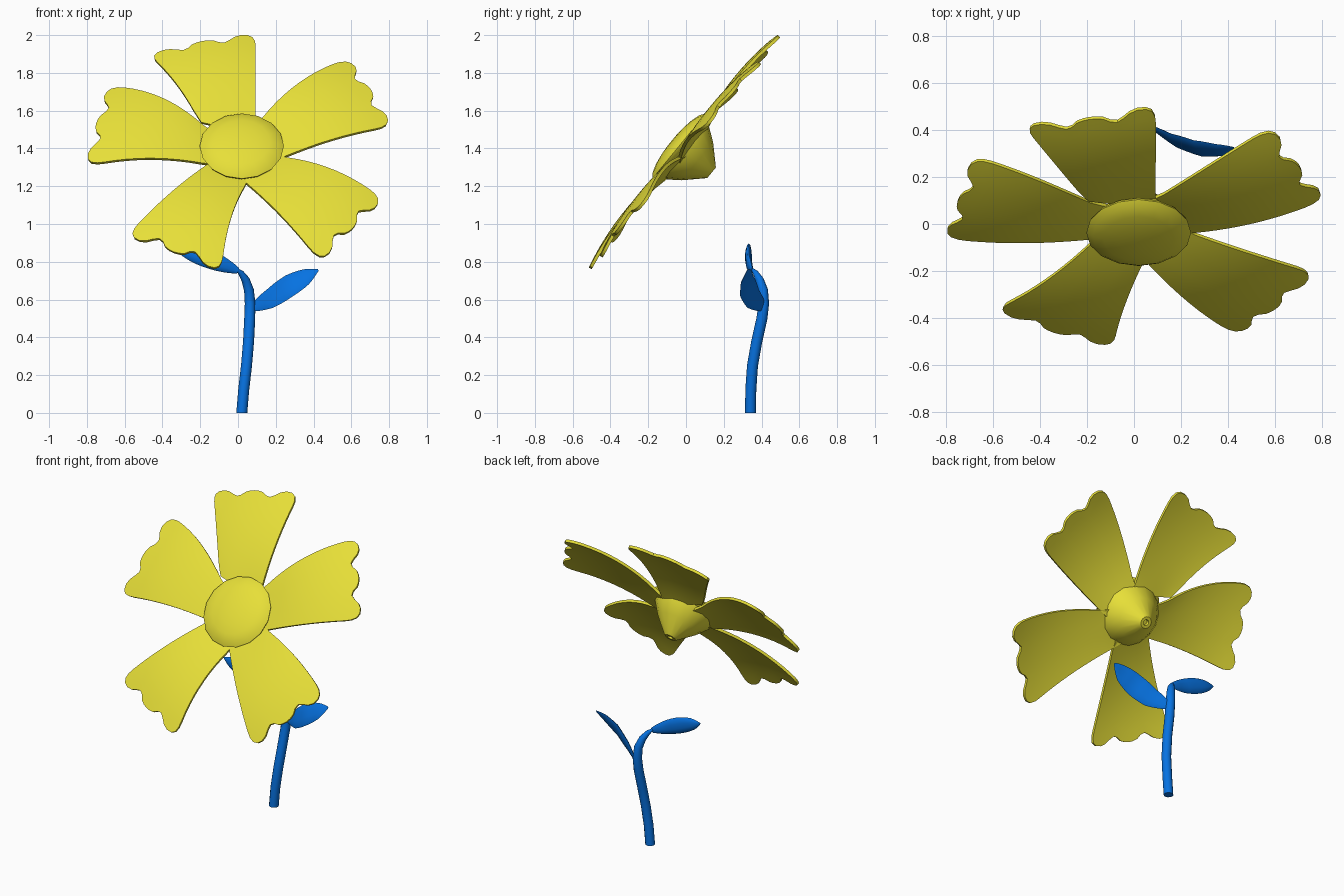
import bpy, math
from mathutils import Vector

if "Cube" in bpy.data.objects:
    bpy.data.objects.remove(bpy.data.objects["Cube"])

# Colours
def material(name, rgb):
    m = bpy.data.materials.new(name)
    m.diffuse_color = (*rgb, 1)
    m.use_nodes = True
    m.node_tree.nodes["Principled BSDF"].inputs["Base Color"].default_value = m.diffuse_color
    return m

YELLOW = material("petal yellow", (0.81, 0.75, 0.04))
BLUE = material("stem blue", (0.002, 0.17, 0.76))

# Flower head frame: local z points forward and up
CENTRE = Vector((0.02, -0.034, 1.41))
U, V, N = Vector((1, 0, 0)), Vector((0, 0.634, 0.773)), Vector((0, -0.773, 0.634))

def head(u, v, n):
    return CENTRE + U * u + V * v + N * n

def make(name, verts, faces, mat, thickness=0, angle=40):
    me = bpy.data.meshes.new(name)
    me.from_pydata(verts, [], faces)
    me.materials.append(mat)
    ob = bpy.data.objects.new(name, me)
    bpy.context.collection.objects.link(ob)
    bpy.ops.object.select_all(action='DESELECT')
    ob.select_set(True)
    bpy.context.view_layer.objects.active = ob
    if thickness:
        # sheet parts: face forward, then thicken backwards
        if sum(p.normal.dot(N) for p in me.polygons) < 0:
            me.flip_normals()
        mod = ob.modifiers.new("thickness", 'SOLIDIFY')
        mod.thickness, mod.offset = thickness, -1
        bpy.ops.object.modifier_apply(modifier=mod.name)
    else:
        bpy.ops.object.mode_set(mode='EDIT')
        bpy.ops.mesh.select_all(action='SELECT')
        bpy.ops.mesh.normals_make_consistent(inside=False)
        bpy.ops.object.mode_set(mode='OBJECT')
    bpy.ops.object.shade_smooth_by_angle(angle=math.radians(angle))
    return ob

# Scalloped tip shared by the petals: (position across, length change)
TIP = [(0, -.16), (.006, -.10), (.03, -.045), (.075, -.012), (.14, 0), (.2, -.015),
       (.25, -.05), (.3, -.075), (.35, -.06), (.40, -.02), (.45, -.005), (.5, 0),
       (.55, -.005), (.6, -.02), (.65, -.06), (.7, -.075), (.75, -.05), (.8, -.015),
       (.86, 0), (.925, -.012), (.97, -.045), (.994, -.10), (1, -.16)]

# Each petal: base left, base right, tip left, tip right, outward bow of the two edges
PETALS = {
    "top": ((-.25, .245), (.072, .199), (-.485, .655), (.072, .79), -.012, 0),
    "right": ((.094, .199), (.215, -.048), (.56, .632), (.785, .170), .035, 0),
    "lower_right": ((.226, -.048), (.025, -.226), (.739, -.328), (.411, -.739), .03, 0),
    "lower_left": ((.025, -.226), (-.197, -.11), (-.105, -.812), (-.602, -.57), -.025, 0),
    "left": ((-.197, -.089), (-.187, .151), (-.816, -.095), (-.70, .44), -.015, .05),
}
ROWS = 12
for name, (bl, br, tl, tr, bow_l, bow_r) in PETALS.items():
    bl, br, tl, tr = Vector(bl), Vector(br), Vector(tl) * 1.018, Vector(tr) * 1.018
    verts = []
    for r in range(ROWS):
        for s, d in TIP:
            t = -0.15 + (1.15 + d) * r / (ROWS - 1)
            left, right = bl.lerp(tl, t), br.lerp(tr, t)
            across = (right - left).normalized()
            curve = 4 * max(t, 0) * (1 - t)
            p = (left - across * bow_l * curve).lerp(right + across * bow_r * curve, s)
            # arched along its length, slightly rounded across
            n = 0.01 - 0.37 * (p.length - 0.5) ** 2 - 0.012 * (2 * s - 1) ** 2
            verts.append(head(p.x, p.y, n))
    c = len(TIP)
    faces = [(r * c + k, (r + 1) * c + k, (r + 1) * c + k + 1, r * c + k + 1)
             for r in range(ROWS - 1) for k in range(c - 1)]
    make("petal_" + name, verts, faces, YELLOW, thickness=0.017)

# Closed skin over a run of equal rings
def skin(name, rings, mat, angle=40):
    k = len(rings[0])
    verts = [v for ring in rings for v in ring]
    faces = [(i * k + j, i * k + (j + 1) % k, (i + 1) * k + (j + 1) % k, (i + 1) * k + j)
             for i in range(len(rings) - 1) for j in range(k)]
    faces += [tuple(range(k)), tuple(range(len(verts) - k, len(verts)))]
    return make(name, verts, faces, mat, angle=angle)

def circle(count):
    return [(math.cos(2 * math.pi * i / count), math.sin(2 * math.pi * i / count))
            for i in range(count)]

# Turned parts around the head axis
def lathe(name, profile, sides):
    skin(name, [[head(r * x, r * y, n) for x, y in circle(sides)] for r, n in profile], YELLOW)

lathe("flower_centre", [(.03, .052), (.09, .048), (.15, .038), (.197, .023),
                        (.223, .004), (.216, -.01), (.19, -.028)], 16)
lathe("flower_cup", [(.194, -.02), (.187, -.045), (.13, -.123), (.048, -.207),
                     (.036, -.219), (.018, -.219), (.016, -.202)], 16)

# Stem: rings swept along a path of (x, y, z, radius)
path = [(.02, .342, 0, .029), (.03, .343, .12, .029), (.045, .352, .25, .029),
        (.056, .375, .38, .029), (.062, .402, .5, .029), (.064, .412, .58, .028),
        (.058, .408, .65, .026), (.040, .390, .705, .022), (.015, .368, .742, .015),
        (-.005, .352, .76, .007)]
pts = [Vector(p[:3]) for p in path]
rings = []
for i, p in enumerate(pts):
    tangent = (pts[min(i + 1, len(pts) - 1)] - pts[max(i - 1, 0)]).normalized()
    if i == 0:
        tangent = Vector((0, 0, 1))
    side = Vector((0, 1, 0)).cross(tangent).normalized()
    other = tangent.cross(side)
    rings.append([p + (side * x + other * y) * path[i][3] for x, y in circle(12)])
skin("stem", rings, BLUE)

# Leaves: lens-shaped sections along a midrib
def leaf(name, rib, half_width, thick):
    rib, w = [Vector(p) for p in rib], Vector(half_width)
    steps, rings = 13, []
    for i in range(steps):
        t = i / (steps - 1)
        f = t * (len(rib) - 1)
        k = min(int(f), len(rib) - 2)
        p = rib[k].lerp(rib[k + 1], f - k)
        normal = (rib[k + 1] - rib[k]).cross(w).normalized()
        size = max(0.08, math.sin(math.pi * (0.06 + 0.94 * t) ** 0.95) ** 0.75 if t < 1 else 0)
        rings.append([p + w * size * x + normal * thick * size * y for x, y in circle(10)])
    skin(name, rings, BLUE, angle=60)

leaf("right_leaf", [(.075, .41, .555), (.17, .355, .605), (.27, .322, .672),
                    (.36, .315, .72), (.425, .325, .757)], (-.02, .035, .055), .011)
leaf("left_leaf", [(0, .350, .752), (-.1, .333, .793), (-.2, .330, .833),
                   (-.28, .331, .863), (-.335, .332, .88)], (.02, .002, .046), .018)
